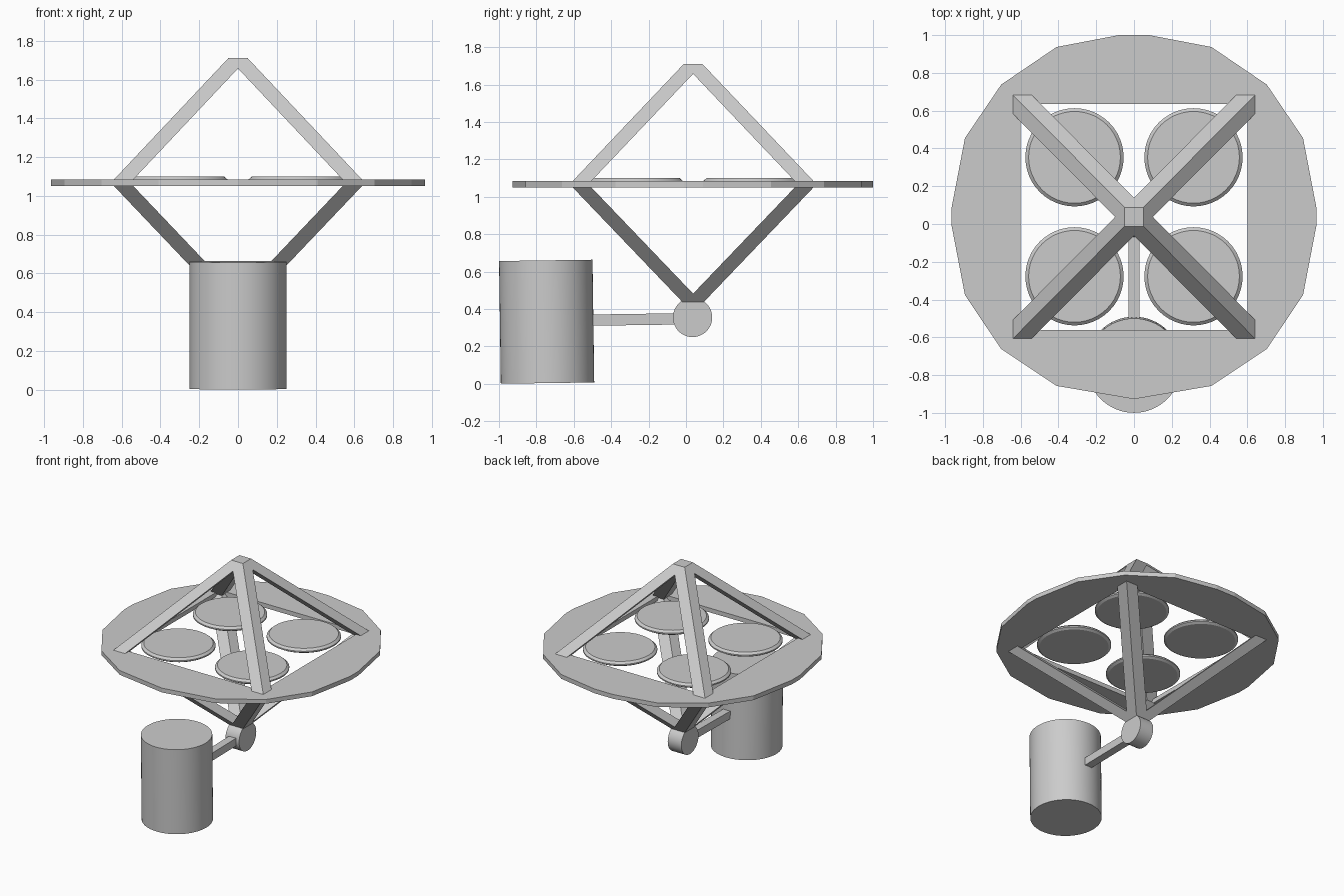
import bpy, bmesh, math
from mathutils import Vector, Matrix

if "Cube" in bpy.data.objects:
    bpy.data.objects.remove(bpy.data.objects["Cube"])

CY = 0.038   # y centre of the frame
MID = 1.067  # z of the ring's middle plane


def finish(name, bm, smooth=False):
    bmesh.ops.recalc_face_normals(bm, faces=bm.faces[:])
    me = bpy.data.meshes.new(name)
    bm.to_mesh(me)
    bm.free()
    ob = bpy.data.objects.new(name, me)
    bpy.context.collection.objects.link(ob)
    if smooth:
        bpy.ops.object.select_all(action='DESELECT')
        ob.select_set(True)
        bpy.context.view_layer.objects.active = ob
        bpy.ops.object.shade_smooth_by_angle(angle=math.radians(30))
    return ob


def square(bm, c, h):
    return [bm.verts.new((c[0] + sx * h, c[1] + sy * h, c[2]))
            for sx, sy in ((-1, -1), (1, -1), (1, 1), (-1, 1))]


def strut(name, a, b, h=0.05):
    """Sheared square beam with level ends."""
    bm = bmesh.new()
    p, q = square(bm, a, h), square(bm, b, h)
    bm.faces.new(p)
    bm.faces.new(q)
    for i in range(4):
        j = (i + 1) % 4
        bm.faces.new((p[i], p[j], q[j], q[i]))
    return finish(name, bm)


def lathe(name, profile, matrix, n=48):
    """Solid of revolution about z from (radius, z) pairs, capped at both ends."""
    bm = bmesh.new()
    rings = [[bm.verts.new((r * math.cos(2 * math.pi * i / n),
                            r * math.sin(2 * math.pi * i / n), z)) for i in range(n)]
             for r, z in profile]
    for a, b in zip(rings, rings[1:]):
        for i in range(n):
            j = (i + 1) % n
            bm.faces.new((a[i], a[j], b[j], b[i]))
    bm.faces.new(rings[0])
    bm.faces.new(rings[-1])
    bm.transform(matrix)
    return finish(name, bm, True)


# Faceted guard ring with rectangular opening
half = [(0.08, 1.0), (0.41, 0.937), (0.703, 0.738), (0.895, 0.455), (0.965, 0.09),
        (0.965, -0.012), (0.895, -0.376), (0.703, -0.662), (0.41, -0.857)]
outer = half + [(0, -0.927)] + [(-x, y) for x, y in reversed(half)]
inner = [(-0.6, -0.56), (0.6, -0.56), (0.6, 0.635), (-0.6, 0.635)]
bm = bmesh.new()
edges = []
for loop in (outer, inner):
    vs = [bm.verts.new((x, y, MID - 0.0165)) for x, y in loop]
    edges += [bm.edges.new((vs[i - 1], vs[i])) for i in range(len(vs))]
bmesh.ops.triangle_fill(bm, edges=edges, use_beauty=True, normal=(0, 0, 1))
ext = bmesh.ops.extrude_face_region(bm, geom=bm.faces[:], use_keep_orig=True)
bmesh.ops.translate(bm, vec=(0, 0, 0.033),
                    verts=[g for g in ext['geom'] if isinstance(g, bmesh.types.BMVert)])
finish("guard_ring", bm)

# Octahedral frame and the four rotor discs, one per quadrant
for side, sx in (("left", -1), ("right", 1)):
    for end, sy in (("front", -1), ("back", 1)):
        corner = (sx * 0.606, CY + sy * 0.61, MID)
        strut(f"upper_strut_{end}_{side}", corner, (0, CY, 1.71))
        strut(f"lower_strut_{end}_{side}", corner, (0, CY, 0.43))
        lathe(f"rotor_disc_{end}_{side}",
              [(0.242, 1.064), (0.26, 1.075), (0.26, 1.085), (0.243, 1.1)],
              Matrix.Translation((sx * 0.315, CY + sy * 0.315, 0)))

# Pivot hub, lying along x
lathe("pivot_hub", [(0.105, -0.058), (0.105, 0.058)],
      Matrix.Translation((0, CY - 0.003, 0.355)) @ Matrix.Rotation(math.pi / 2, 4, 'Y'))

# Slightly tilted arm and canister
tilt = Matrix.Rotation(0.014, 4, 'X')
bm = bmesh.new()
bmesh.ops.create_cube(bm, size=1)
bm.transform(Matrix.Translation((0, -0.26, 0.344)) @ tilt
             @ Matrix.Diagonal((0.06, 0.52, 0.06, 1)))
finish("arm", bm)
lathe("canister", [(0.25, -0.328), (0.25, 0.328)],
      Matrix.Translation((0, -0.745, 0.332)) @ tilt, 64)
